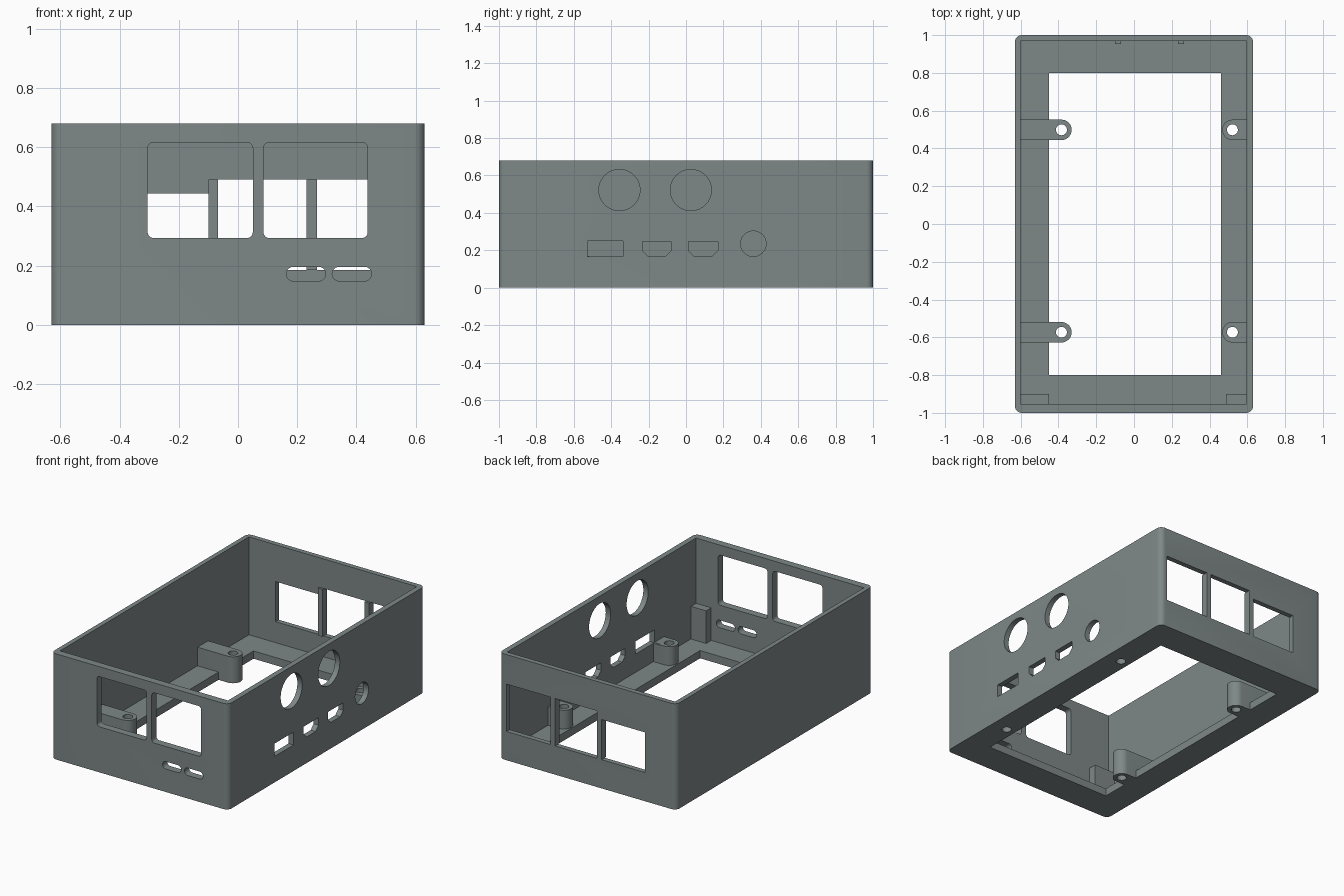
import bpy, bmesh, math
from mathutils import Matrix

if "Cube" in bpy.data.objects:
    bpy.data.objects.remove(bpy.data.objects["Cube"])

grey = bpy.data.materials.new("slate grey")
grey.diffuse_color = (0.21, 0.245, 0.245, 1)
grey.use_nodes = True
grey.node_tree.nodes["Principled BSDF"].inputs["Base Color"].default_value = grey.diffuse_color

H = 0.68        # case height
FLOOR = 0.05    # floor thickness


def prism(name, outline, lo, hi, axis="z"):
    """Extrude a 2D outline along an axis: (x,y) on z, (x,z) on y, (y,z) on x."""
    place = {"z": lambda a, b, t: (a, b, t),
             "y": lambda a, b, t: (a, t, b),
             "x": lambda a, b, t: (t, a, b)}[axis]
    bm = bmesh.new()
    face = bm.faces.new([bm.verts.new(place(a, b, lo)) for a, b in outline])
    ext = bmesh.ops.extrude_face_region(bm, geom=[face])
    moved = [g for g in ext["geom"] if isinstance(g, bmesh.types.BMVert)]
    bmesh.ops.translate(bm, verts=moved, vec=place(0, 0, hi - lo))
    bmesh.ops.recalc_face_normals(bm, faces=bm.faces)
    me = bpy.data.meshes.new(name)
    bm.to_mesh(me)
    bm.free()
    me.materials.append(grey)
    ob = bpy.data.objects.new(name, me)
    bpy.context.collection.objects.link(ob)
    return ob


def rect(a0, a1, b0, b1, r=0.0, seg=6):
    """Rectangle outline with optional rounded corners."""
    if r == 0:
        return [(a0, b0), (a1, b0), (a1, b1), (a0, b1)]
    pts = []
    corners = [(a1 - r, b1 - r), (a0 + r, b1 - r), (a0 + r, b0 + r), (a1 - r, b0 + r)]
    for k, (ca, cb) in enumerate(corners):
        for i in range(seg + 1):
            t = math.pi / 2 * (k + i / seg)
            pts.append((ca + r * math.cos(t), cb + r * math.sin(t)))
    return pts


def circle(a, b, r, n=40):
    return [(a + r * math.cos(2 * math.pi * i / n), b + r * math.sin(2 * math.pi * i / n))
            for i in range(n)]


def combine(target, tool, operation):
    """Apply a boolean and discard the tool."""
    mod = target.modifiers.new("bool", "BOOLEAN")
    mod.operation, mod.solver, mod.object = operation, "EXACT", tool
    dg = bpy.context.evaluated_depsgraph_get()
    me = bpy.data.meshes.new_from_object(target.evaluated_get(dg))
    target.modifiers.clear()
    target.data = me
    bpy.data.objects.remove(tool)


def cut(outline, lo, hi, axis):
    combine(case, prism("cutter", outline, lo, hi, axis), "DIFFERENCE")


# Case: rounded outer box, open top, floor with a large opening
case = prism("enclosure", rect(-0.63, 0.63, -1, 1, 0.035), 0, H)
cut(rect(-0.60, 0.595, -0.952, 0.968), FLOOR, 1, "z")
cut(rect(-0.45, 0.46, -0.80, 0.80), -0.1, 0.2, "z")

# Screw bosses reaching in from the side walls
R = 0.054
for y in (0.4985, -0.573):
    for x, wall in ((-0.384, -0.615), (0.521, 0.61)):
        s = 1 if x > wall else -1
        tip = [(x + s * R * math.sin(math.pi * i / 16), y + R * math.cos(math.pi * i / 16))
               for i in range(17)]
        combine(case, prism("boss", [(wall, y + R)] + tip + [(wall, y - R)], 0, 0.17), "UNION")
        cut(circle(x, y, 0.029, 24), -0.1, 0.3, "z")

# Front wall: two rounded windows and two slots
for x0, x1 in ((-0.305, 0.05), (0.086, 0.438)):
    cut(rect(x0, x1, 0.293, 0.616, 0.02), -1.1, -0.92, "y")
for x0, x1 in ((0.163, 0.296), (0.318, 0.451)):
    cut(rect(x0, x1, 0.148, 0.196, 0.0239), -1.1, -0.92, "y")

# Back wall: three square windows
for x0, x1, top in ((0.266, 0.578, 0.49), (-0.068, 0.232, 0.49), (-0.41, -0.10, 0.443)):
    cut(rect(x0, x1, 0.185, top), 0.92, 1.1, "y")

# Right wall: round holes and connector ports
for y, z, r in ((-0.356, 0.522, 0.11), (0.026, 0.522, 0.11), (0.36, 0.235, 0.068)):
    cut(circle(y, z, r), 0.55, 0.7, "x")
cut(rect(-0.527, -0.337, 0.168, 0.25), 0.55, 0.7, "x")
for y0, y1 in ((-0.232, -0.081), (0.014, 0.17)):
    c = 0.03
    cut([(y0 + c, 0.168), (y1 - c, 0.168), (y1, 0.168 + c), (y1, 0.246),
         (y0, 0.246), (y0, 0.168 + c)], 0.55, 0.7, "x")

# Support blocks in the front corners
prism("left_corner_block", rect(-0.60, -0.45, -0.952, -0.90), FLOOR, 0.26)
prism("right_corner_block", rect(0.487, 0.595, -0.952, -0.90), FLOOR, 0.26)

# Divider ribs between the back windows
for name, x0, x1 in (("left_divider_rib", -0.10, -0.068), ("right_divider_rib", 0.232, 0.266)):
    prism(name, rect(x0, x1, 0.954, 0.968), 0.185, 0.49)

# Smooth the rounded surfaces, keep edges sharp
bpy.ops.object.select_all(action="DESELECT")
case.select_set(True)
bpy.context.view_layer.objects.active = case
bpy.ops.object.shade_smooth_by_angle(angle=math.radians(30))
